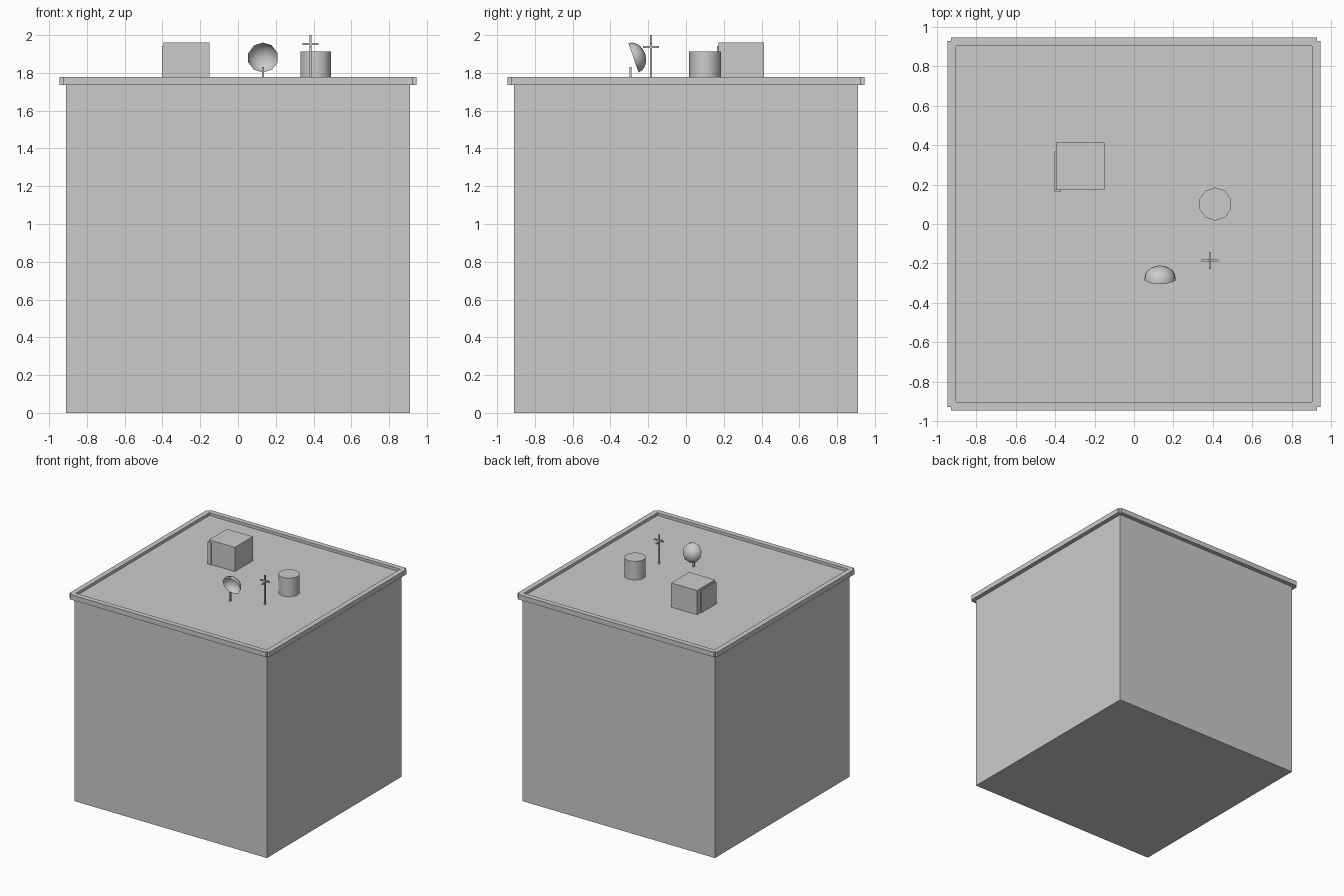
import bpy, bmesh, math

if "Cube" in bpy.data.objects:
    bpy.data.objects.remove(bpy.data.objects["Cube"])

ROOF = 1.753


def box(name, x, y, z):
    """Box given by its (min, max) range on each axis."""
    bpy.ops.mesh.primitive_cube_add(size=1, location=[sum(r) / 2 for r in (x, y, z)])
    ob = bpy.context.object
    ob.name = name
    ob.scale = [r[1] - r[0] for r in (x, y, z)]
    bpy.ops.object.transform_apply(location=False, rotation=False, scale=True)
    return ob


# Building block
box("building", (-0.91, 0.91), (-0.91, 0.91), (0, ROOF))

# Roof parapet: four bars, leaving small notches at the corners
IN, OUT, END = 0.902, 0.946, 0.926
for side, s in (("right", 1), ("left", -1)):
    r = sorted((s * IN, s * OUT))
    box(f"parapet_{side}", r, (-END, END), (1.735, 1.777))
for side, s in (("back", 1), ("front", -1)):
    r = sorted((s * IN, s * OUT))
    box(f"parapet_{side}", (-END, END), r, (1.735, 1.777))

# Rooftop stair hut with a door slab on its left side
box("roof_hut", (-0.394, -0.15), (0.172, 0.414), (ROOF - 0.01, 1.96))
box("hut_door", (-0.402, -0.37), (0.165, 0.367), (ROOF - 0.01, 1.942))

# Water tank
bpy.ops.mesh.primitive_cylinder_add(vertices=10, radius=0.084, depth=1.912 - ROOF + 0.01,
                                    location=(0.412, 0.101, (1.912 + ROOF - 0.01) / 2))
bpy.context.object.name = "water_tank"
bpy.ops.object.shade_smooth_by_angle(angle=math.radians(40))

# Satellite dish: open half sphere, slightly flattened, tilted on a short post
me = bpy.data.meshes.new("satellite_dish")
bm = bmesh.new()
bmesh.ops.create_uvsphere(bm, u_segments=10, v_segments=10, radius=0.082)
bmesh.ops.delete(bm, geom=[v for v in bm.verts if v.co.z < -0.001], context='VERTS')
bmesh.ops.scale(bm, vec=(1, 1, 0.8), verts=bm.verts)
for f in bm.faces:
    f.smooth = True
bm.to_mesh(me)
bm.free()
dish = bpy.data.objects.new("satellite_dish", me)
bpy.context.collection.objects.link(dish)
dish.location = (0.132, -0.278, 1.88)
dish.rotation_euler = (math.radians(-71), 0, 0)
box("dish_post", (0.126, 0.138), (-0.299, -0.288), (ROOF - 0.01, 1.83))

# Antenna mast with two crossed bars
AX, AY = 0.384, -0.185
box("antenna_mast", (AX - 0.006, AX + 0.006), (AY - 0.006, AY + 0.006), (ROOF - 0.01, 2.0))
box("antenna_bar_x", (AX - 0.043, AX + 0.043), (AY - 0.005, AY + 0.005), (1.947, 1.957))
box("antenna_bar_y", (AX - 0.005, AX + 0.005), (AY - 0.042, AY + 0.042), (1.933, 1.943))
